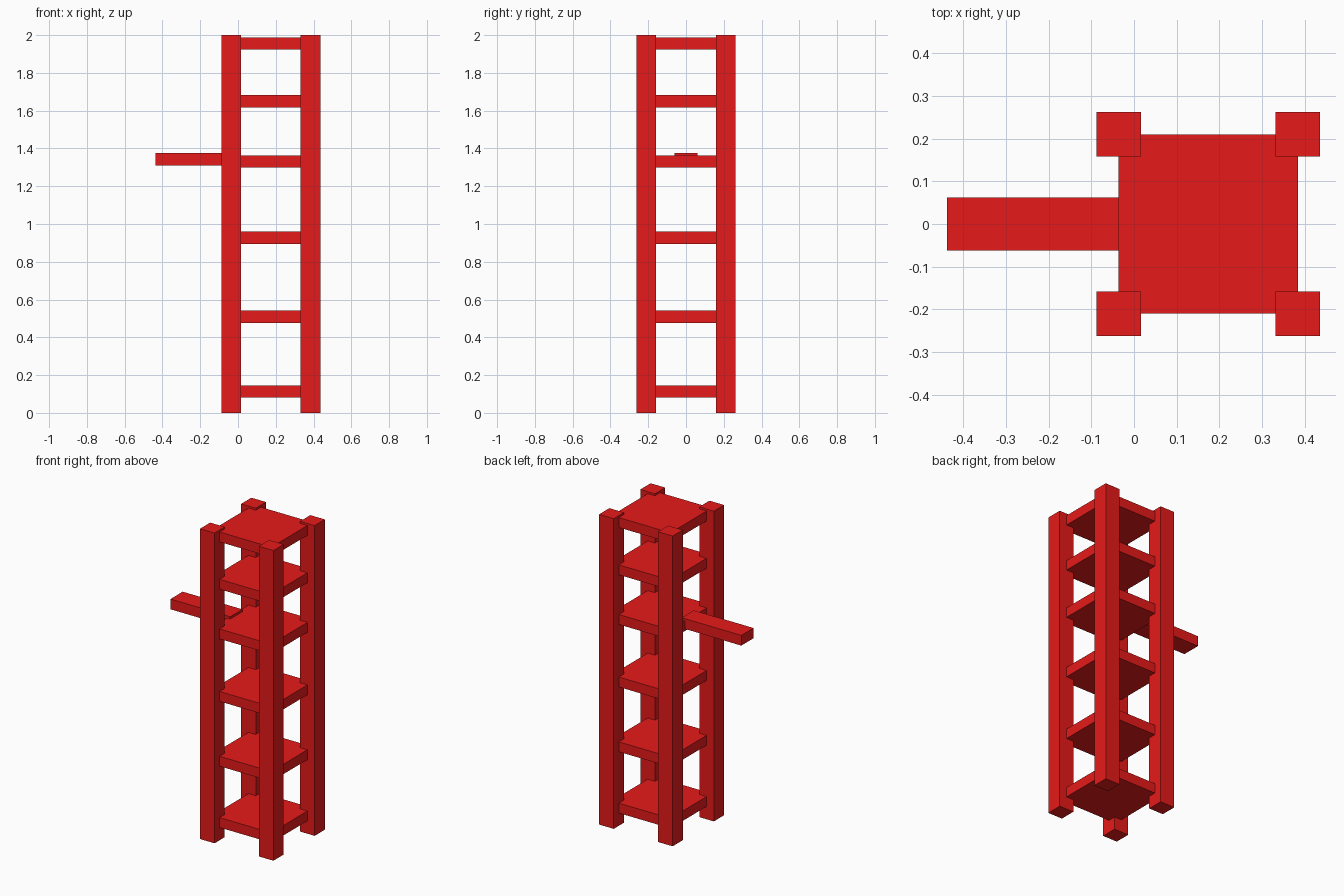
import bpy

if "Cube" in bpy.data.objects:
    bpy.data.objects.remove(bpy.data.objects["Cube"])

red = bpy.data.materials.new("red_paint")
red.diffuse_color = (0.8, 0.01, 0.01, 1)
red.use_nodes = True
red.node_tree.nodes["Principled BSDF"].inputs["Base Color"].default_value = red.diffuse_color


def box(name, center, size):
    bpy.ops.mesh.primitive_cube_add(size=1, location=center)
    ob = bpy.context.object
    ob.name = name
    ob.scale = size
    bpy.ops.object.transform_apply(location=False, rotation=False, scale=True)
    ob.data.materials.append(red)
    return ob


CX = 0.174      # tower centre along x
HALF = 0.21     # post centre offset, also the shelf half width

# Four corner posts
for side_x, sx in (("left", -1), ("right", 1)):
    for side_y, sy in (("front", -1), ("back", 1)):
        box(f"{side_y}_{side_x}_post", (CX + sx * HALF, sy * HALF, 1.0),
            (0.104, 0.104, 2.0))

# Shelves, running from post centre to post centre
for i, z in enumerate((0.114, 0.509, 0.927, 1.330, 1.650, 1.955)):
    box(f"shelf_{i + 1}", (CX, 0, z), (2 * HALF, 2 * HALF, 0.064))

# Side arm, its inner end sunk slightly into the fourth shelf
x0, x1 = -0.438, -0.012
box("side_arm", ((x0 + x1) / 2, 0, 1.344), (x1 - x0, 0.124, 0.066))
